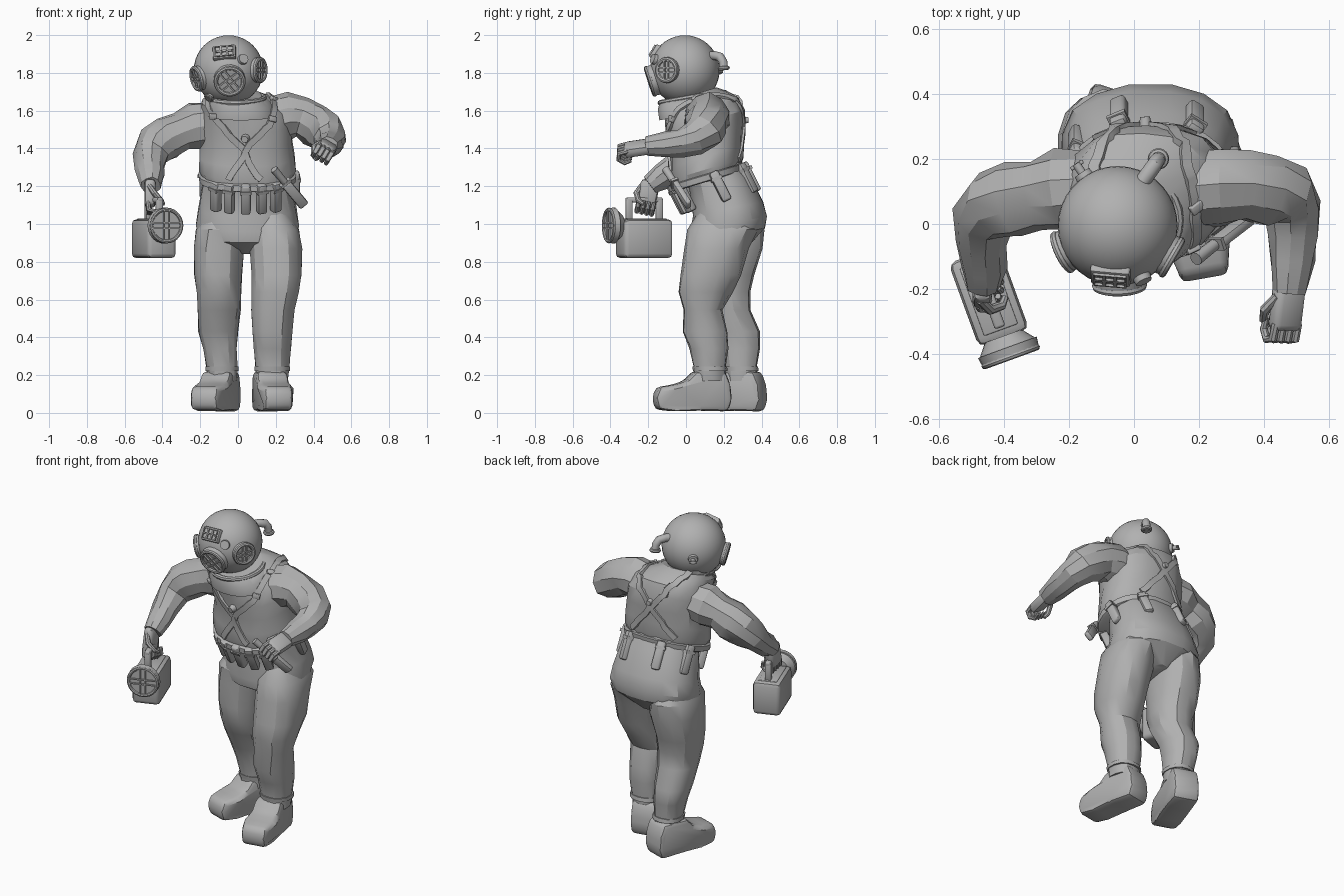
import bpy, bmesh, math, random
from mathutils import Vector, Matrix
from mathutils.bvhtree import BVHTree

random.seed(4)
if "Cube" in bpy.data.objects:
    bpy.data.objects.remove(bpy.data.objects["Cube"])

grey = bpy.data.materials.new("suit_grey")
grey.use_nodes = True
grey.diffuse_color = (0.44, 0.44, 0.44, 1)
grey.node_tree.nodes["Principled BSDF"].inputs["Base Color"].default_value = (0.44, 0.44, 0.44, 1)


def finish(name, bm, angle=38):
    bmesh.ops.recalc_face_normals(bm, faces=bm.faces)
    mesh = bpy.data.meshes.new(name)
    bm.to_mesh(mesh)
    bm.free()
    obj = bpy.data.objects.new(name, mesh)
    bpy.context.collection.objects.link(obj)
    mesh.materials.append(grey)
    bpy.ops.object.select_all(action='DESELECT')
    obj.select_set(True)
    bpy.context.view_layer.objects.active = obj
    bpy.ops.object.shade_smooth_by_angle(angle=math.radians(angle))
    return obj


def skin(name, rings, closed=False, angle=38):
    bm = bmesh.new()
    loops = [[bm.verts.new(p) for p in r] for r in rings]
    n = len(loops[0])
    pairs = list(zip(loops, loops[1:])) + ([(loops[-1], loops[0])] if closed else [])
    for a, b in pairs:
        for i in range(n):
            bm.faces.new((a[i], a[(i + 1) % n], b[(i + 1) % n], b[i]))
    if not closed:
        bm.faces.new(loops[0])
        bm.faces.new(loops[-1])
    return finish(name, bm, angle)


def loft(name, rows, tilt=0.0, fold=0.0, sides=16, angle=38):
    """Stacked rounded sections: height, centre x, centre y, radius x, radius y."""
    rings = []
    for z, cx, cy, rx, ry in rows:
        ring = []
        for i in range(sides):
            a = math.tau * (i + 0.5) / sides
            k = 1 + random.uniform(-fold, fold)
            c, s = [math.copysign(abs(v) ** 0.88, v) * k for v in (math.cos(a), math.sin(a))]
            ring.append((cx + rx * c, cy + ry * s, z + ry * s * tilt))
        rings.append(ring)
    return skin(name, rings, False, angle)


def limb(name, pts, radii, fold=0.0, sides=12, angle=38):
    """Tube through points, framed by the plane in which it bends."""
    pts = [Vector(p) for p in pts]
    mid = pts[len(pts) // 2]
    ref = (mid - pts[0]).cross(pts[-1] - mid)
    rings = []
    for i, p in enumerate(pts):
        t = (pts[min(i + 1, len(pts) - 1)] - pts[max(i - 1, 0)]).normalized()
        u = ref.cross(t).normalized()
        v = t.cross(u)
        rings.append([p + (u * math.cos(a) + v * math.sin(a)) * radii[i] * (1 + random.uniform(-fold, fold))
                      for a in (math.tau * k / sides for k in range(sides))])
    return skin(name, rings, False, angle)


def frame(loc, z, up=(0, 0, 1)):
    z = Vector(z).normalized()
    x = Vector(up).cross(z).normalized()
    y = z.cross(x)
    return Matrix.Translation(loc) @ Matrix((x, y, z)).transposed().to_4x4()


def move(x, y, z):
    return Matrix.Translation((x, y, z))


def box(name, m, size, bevel=0.0):
    bm = bmesh.new()
    bmesh.ops.create_cube(bm, size=1, matrix=Matrix.Diagonal((*size, 1)))
    if bevel:
        bmesh.ops.bevel(bm, geom=bm.edges[:], offset=bevel, segments=2, profile=0.5, affect='EDGES')
    bm.transform(m)
    return finish(name, bm, 45)


def disc(name, m, r, depth, r2=None, sides=24):
    bm = bmesh.new()
    bmesh.ops.create_cone(bm, cap_ends=True, segments=sides, radius1=r,
                          radius2=r if r2 is None else r2, depth=depth, matrix=m)
    return finish(name, bm)


def hoop(name, m, big, small, sides=28):
    rings = []
    for i in range(sides):
        a = math.tau * i / sides
        rings.append([m @ Vector(((big + small * math.cos(b)) * math.cos(a),
                                  (big + small * math.cos(b)) * math.sin(a), small * math.sin(b)))
                      for b in (math.tau * k / 8 for k in range(8))])
    return skin(name, rings, True)


# Trousers
loft("trouser_seat", [(1.33, .05, .12, .205, .155), (1.22, .05, .18, .235, .165), (1.08, .05, .222, .262, .188),
                      (1.0, .05, .225, .278, .207), (.94, .05, .225, .262, .195), (.86, .05, .23, .06, .1)],
     .2, .012, 16, 28)
right = [(1.07, -.07, .22, .1, .13), (.97, -.092, .225, .132, .185), (.87, -.102, .225, .137, .18),
         (.73, -.107, .205, .128, .155), (.64, -.1, .2, .118, .14), (.545, -.1, .22, .115, .12),
         (.43, -.105, .275, .106, .115), (.34, -.095, .29, .092, .102), (.24, -.085, .29, .083, .085),
         (.17, -.085, .295, .08, .085)]
left = [(1.07, .17, .2, .1, .13), (.97, .192, .195, .135, .185), (.87, .2, .16, .14, .168),
        (.73, .205, .13, .135, .16), (.64, .197, .103, .125, .146), (.545, .185, .09, .115, .104),
        (.43, .18, .1, .108, .12), (.34, .182, .12, .1, .102), (.24, .182, .125, .09, .086),
        (.17, .178, .125, .085, .085)]
for side, rows in (("right", right), ("left", left)):
    loft(side + "_leg", rows, 0, .03, 14, 28)
    z, cx, cy, rx, ry = rows[-2]
    loft(side + "_ankle_band", [(.222, cx, cy + .004, rx + .006, ry + .006), (.245, cx, cy, rx + .006, ry + .006)], 0, 0, 14)


# Boots: side profile extruded across, shaped in plan, then rounded
def boot(name, loc, turn):
    bm = bmesh.new()
    outline = [(.1, .008), (.12, .07), (.112, .15), (.085, .22), (-.075, .22), (-.12, .17), (-.18, .15),
               (-.27, .135), (-.29, .08), (-.275, .018), (-.18, .008), (-.05, .012)]
    face = bm.faces.new([bm.verts.new((-.08, y, z)) for y, z in outline])
    new = bmesh.ops.extrude_face_region(bm, geom=[face])["geom"]
    bmesh.ops.translate(bm, verts=[v for v in new if isinstance(v, bmesh.types.BMVert)], vec=(.16, 0, 0))
    for v in bm.verts:
        toe = max(0, -v.co.y - .18) * 1.2
        heel = max(0, v.co.y + .12) * .4
        v.co.x *= 1.06 - toe - heel
    bmesh.ops.bevel(bm, geom=bm.edges[:], offset=.024, segments=2, profile=.5, affect='EDGES', clamp_overlap=True)
    bm.transform(Matrix.Translation(loc) @ Matrix.Rotation(turn, 4, 'Z'))
    finish(name, bm, 35)


boot("right_boot", (-.091, .3, 0), math.radians(-19))
boot("left_boot", (.168, .115, 0), math.radians(10))

# Jacket
jacket = loft("jacket", [(1.24, .05, .11, .235, .175), (1.29, .05, .11, .255, .192), (1.36, .048, .108, .252, .19),
                         (1.45, .045, .11, .245, .195), (1.54, .04, .1, .245, .205), (1.61, .025, .085, .225, .195),
                         (1.65, .0, .05, .19, .175), (1.68, -.02, .02, .14, .14)], .3, .022, 18, 28)
limb("right_sleeve", [(-.12, .11, 1.53), (-.23, .1, 1.515), (-.3, .09, 1.49), (-.37, .075, 1.46), (-.43, .06, 1.42),
                      (-.465, .02, 1.37), (-.468, -.06, 1.3), (-.462, -.13, 1.25), (-.46, -.19, 1.205)],
     [.12, .125, .108, .118, .108, .092, .076, .07, .052], .08, 10, 26)
limb("left_sleeve", [(.18, .11, 1.55), (.27, .115, 1.57), (.34, .115, 1.56), (.41, .105, 1.525), (.46, .09, 1.485),
                     (.486, .045, 1.45), (.49, -.03, 1.43), (.484, -.11, 1.42), (.475, -.21, 1.41)],
     [.12, .125, .108, .115, .105, .092, .076, .07, .052], .08, 10, 26)


# Hands with curled fingers
def hand(name, m, flip):
    m = m @ Matrix.Scale(1.2, 4)
    box(name + "_palm", m @ move(0, -.005, .02), (.085, .05, .12), .018)
    for i in range(4):
        x = -.033 + i * .022
        limb(name + "_finger", [m @ Vector(p) for p in ((x, .005, .06), (x, .0, .1), (x, -.03, .108), (x, -.052, .085), (x, -.045, .055))],
             [.013, .014, .013, .012, .009], 0, 8)
    limb(name + "_thumb", [m @ Vector(p) for p in ((flip * .035, 0, -.01), (flip * .052, -.025, .03), (flip * .035, -.055, .06), (flip * .01, -.064, .07))],
         [.014, .016, .014, .01], 0, 8)


hand("left_hand", frame((.475, -.235, 1.41), (-.12, -1, -.15), (.5, 0, .85)), -1)
hand("right_hand", frame((-.472, -.195, 1.185), (.0, -.2, -.95), (-1, 0, 0)), 1)

# Belt and its weights, tilted with the waist
tilt = .3
loft("belt", [(1.225, .05, .115, .245, .185), (1.23, .05, .115, .256, .197), (1.262, .05, .115, .26, .2),
              (1.267, .05, .115, .25, .19)], tilt, 0, 24)
axis = Vector((0, -.45, .89)).normalized()
for deg in (-131, -112, -92, -73, -54, 8, 58, 112, 152):
    a = math.radians(deg)
    out = Vector((math.cos(a), math.sin(a), 0))
    spot = Vector((.05 + .255 * math.cos(a), .126 + .198 * math.sin(a), 1.245 + .198 * math.sin(a) * tilt))
    m = frame(spot - axis * .06, axis, out)
    box("belt_weight", m, (.052, .048, .17), .012)
    box("weight_clip", m @ move(0, 0, .045), (.06, .056, .018))

# Knife in its sheath
m = frame((.265, -.05, 1.2), (-.6, -.46, .72), (0, -1, 0))
box("knife_sheath", m @ move(0, 0, -.065), (.056, .035, .17), .012)
box("knife_guard", m @ move(0, 0, .025), (.065, .04, .014))
disc("knife_handle", m @ move(0, 0, .08), .018, .1, .021, 12)

# Harness straps laid over the jacket
tree = BVHTree.FromPolygons([v.co.copy() for v in jacket.data.vertices], [tuple(p.vertices) for p in jacket.data.polygons])
path = [(.13, -.15, 1.22), (.02, -.16, 1.38), (-.13, -.13, 1.53), (-.17, .0, 1.7), (-.15, .16, 1.78),
        (-.09, .34, 1.66), (.04, .36, 1.5), (.2, .34, 1.34)]
for sign in (1, -1):
    guide = [Vector((.03 + sign * (x - .03), y, z)) for x, y, z in path]
    line = [a.lerp(b, k / 5) for a, b in zip(guide, guide[1:]) for k in range(5)] + guide[-1:]
    hits = [tree.find_nearest(p)[:2] for p in line]
    rings = []
    for i, (p, n) in enumerate(hits):
        t = hits[min(i + 1, len(hits) - 1)][0] - hits[max(i - 1, 0)][0]
        w = t.cross(n).normalized() * .017
        rings.append([p + w - n * .01, p + w + n * .012, p - w + n * .012, p - w - n * .01])
    skin("harness_strap", rings, angle=60)
    for i in (11, 16):
        p, n = hits[i]
        box("strap_buckle", frame(p + n * .012, n, (.1, .3, 1)), (.045, .03, .02), .004)
p, n = tree.find_nearest(Vector((.02, -.2, 1.43)))[:2]
disc("chest_clasp", frame(p + n * .012, n), .024, .03, .018, 12)
p, n = tree.find_nearest(Vector((.03, .4, 1.55)))[:2]
disc("back_clasp", frame(p + n * .012, n), .02, .03, .015, 12)

# Neck collar
loft("collar_flange", [(1.585, .015, .04, .19, .182), (1.64, .005, .02, .178, .17), (1.675, -.015, .01, .15, .15)], .2, 0, 28)
hoop("collar_ring", frame((-.012, .012, 1.668), (0, -.18, 1)), .15, .015)

# Helmet
centre = Vector((-.05, -.006, 1.815))
bm = bmesh.new()
bmesh.ops.create_uvsphere(bm, u_segments=36, v_segments=20, radius=.184, matrix=Matrix.Translation(centre))
finish("helmet", bm)


def mount(direction, out=.184):
    d = Vector(direction).normalized()
    return frame(centre + d * out, d)


def porthole(name, direction, r, spin=0.0):
    m = mount(direction, .17) @ Matrix.Rotation(spin, 4, 'Z')
    disc(name + "_housing", m, r * 1.03, .045, r * .97)
    hoop(name + "_rim", m @ move(0, 0, .022), r * .88, .012)
    for s in (-1, 1):
        box(name + "_bar", m @ move(0, s * r * .18, .025), (r * 1.7, .008, .014))
        box(name + "_bar", m @ move(s * r * .18, 0, .025), (.008, r * 1.7, .014))


porthole("front_window", (.03, -.95, -.31), .083, math.radians(38))
porthole("right_window", (-.88, -.42, -.24), .066)
porthole("left_window", (.86, -.5, .0), .066)

# Upper grille window
m = mount((-.12, -.83, .5), .174) @ Matrix.Rotation(math.radians(6), 4, 'Z')
box("top_window_frame", m, (.122, .08, .04), .008)
for i in range(3):
    for j in range(2):
        hole = m @ move((i - 1) * .034, (j - .5) * .032, .022)
        for s in (-1, 1):
            box("grille_bar", hole @ move(0, s * .013, 0), (.032, .005, .012))
            box("grille_bar", hole @ move(s * .0145, 0, 0), (.005, .03, .012))

# Helmet fittings
disc("front_knob", mount((.4, -.85, .3)), .03, .03, .026)
m = mount((-.52, -.42, -.74), .185)
disc("spit_valve", m, .018, .04)
hoop("spit_valve_ring", m @ move(0, 0, .014), .022, .007, 16)
m = mount((-.55, .82, -.04), .185)
disc("exhaust_valve", m, .03, .025, .026)
disc("exhaust_stem", m @ move(0, 0, .022), .013, .045)
box("exhaust_handle", m @ move(0, 0, .04), (.045, .012, .012), .003)
limb("air_elbow", [(.005, .1, 1.885), (.04, .15, 1.892), (.062, .18, 1.885), (.072, .196, 1.86), (.075, .2, 1.82)],
     [.024, .024, .024, .023, .023])
hoop("air_elbow_nut", frame((.075, .2, 1.825), (0, .1, -1), (0, 1, 0)), .022, .011, 18)

# Hand lantern
m = move(-.446, -.222, .922) @ Matrix.Rotation(math.radians(20), 4, 'Z')
box("lantern_case", m, (.164, .275, .205), .024)
box("lantern_lid", m @ move(0, 0, .1), (.11, .22, .014), .004)
for s in (-1, 1):
    box("lantern_post", m @ move(0, s * .085, .155), (.034, .034, .11), .006)
box("lantern_grip", m @ move(0, 0, .205), (.034, .205, .026), .008)
lamp = m @ move(0, -.15, .07) @ Matrix.Rotation(math.radians(90), 4, 'X')
disc("lamp_funnel", lamp, .06, .04, .092)
disc("lamp_drum", lamp @ move(0, 0, .032), .096, .03, .092)
hoop("lamp_rim", lamp @ move(0, 0, .047), .085, .01)
for s in (-1, 1):
    box("lamp_guard", lamp @ move(0, s * .014, .05), (.165, .007, .012))
    box("lamp_guard", lamp @ move(s * .014, 0, .05), (.007, .165, .012))
